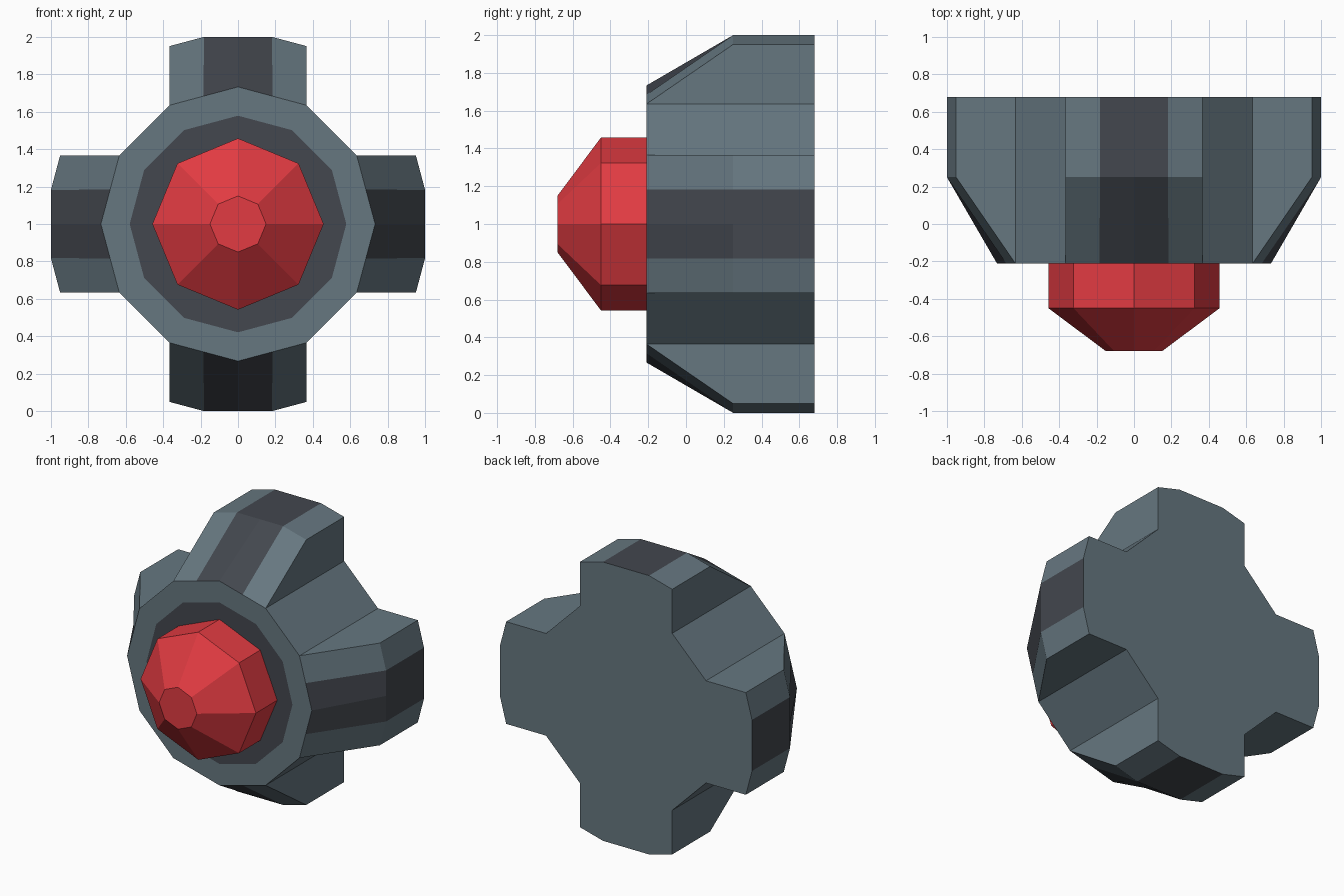
import bpy, bmesh, math

if "Cube" in bpy.data.objects:
    bpy.data.objects.remove(bpy.data.objects["Cube"])


def material(name, hex_code):
    def lin(c):
        c /= 255
        return c / 12.92 if c <= 0.04045 else ((c + 0.055) / 1.055) ** 2.4
    m = bpy.data.materials.new(name)
    m.diffuse_color = [lin(int(hex_code[i:i + 2], 16)) for i in (0, 2, 4)] + [1]
    m.use_nodes = True
    m.node_tree.nodes["Principled BSDF"].inputs["Base Color"].default_value = m.diffuse_color
    return m


grey = material("slate_grey", "667780")
dark = material("dark_grey", "43474E")
red = material("red", "E23B42")


def loft(name, rings, mats, rule):
    """Skin a list of (y, outline) rings, cap both ends; rule(ring, segment) -> material."""
    bm = bmesh.new()
    loops = [[bm.verts.new((x, y, z + 1)) for x, z in pts] for y, pts in rings]
    n = len(loops[0])
    for r, (a, b) in enumerate(zip(loops, loops[1:])):
        for i in range(n):
            j = (i + 1) % n
            bm.faces.new((a[i], a[j], b[j], b[i])).material_index = rule(r, i)
    bm.faces.new(loops[0]).material_index = rule(-1, 0)
    bm.faces.new(loops[-1]).material_index = rule(len(rings), 0)
    bmesh.ops.remove_doubles(bm, verts=bm.verts, dist=0.0005)
    bmesh.ops.recalc_face_normals(bm, faces=bm.faces)
    me = bpy.data.meshes.new(name)
    bm.to_mesh(me)
    bm.free()
    for m in mats:
        me.materials.append(m)
    ob = bpy.data.objects.new(name, me)
    bpy.context.collection.objects.link(ob)
    return ob


def four_arms(half):
    """Repeat one arm's outline around the four quarter turns."""
    out, pts = [], half
    for _ in range(4):
        out += pts
        pts = [(z, -x) for x, z in pts]
    return out


def mirrored(right):
    return [(-x, z) for x, z in reversed(right)] + [(0, right[0][1])] + right


# Housing: cross-shaped block whose arms slope down to a 12-sided front face
R = 0.733
cx, cz = R * 0.5, R * math.cos(math.pi / 6)
mid = (cx / 2, (R + cz) / 2)
cross = four_arms(mirrored([(0.183, 1.0), (cx, 0.951), (cx, cz)]))
front = four_arms([(-cx, cz), (-cx, cz), (-mid[0], mid[1]), (0, R),
                   mid, (cx, cz), (cx, cz)])
disc = [(x * 0.79, z * 0.79) for x, z in front]


def housing_colour(ring, i):
    if ring == 4:                       # painted disc on the front
        return 1
    return 1 if ring in (0, 1) and i % 7 in (2, 3) else 0   # strip along each arm


loft("housing", [(0.68, cross), (0.25, cross), (-0.21, front), (-0.21, disc)],
     [grey, dark], housing_colour)


# Nose: eight-sided faceted cap
def octagon(r):
    return [(r * math.sin(k * math.pi / 4), r * math.cos(k * math.pi / 4)) for k in range(8)]


loft("nose", [(-0.205, octagon(0.458)), (-0.45, octagon(0.458)), (-0.68, octagon(0.15))],
     [red], lambda r, i: 0)
